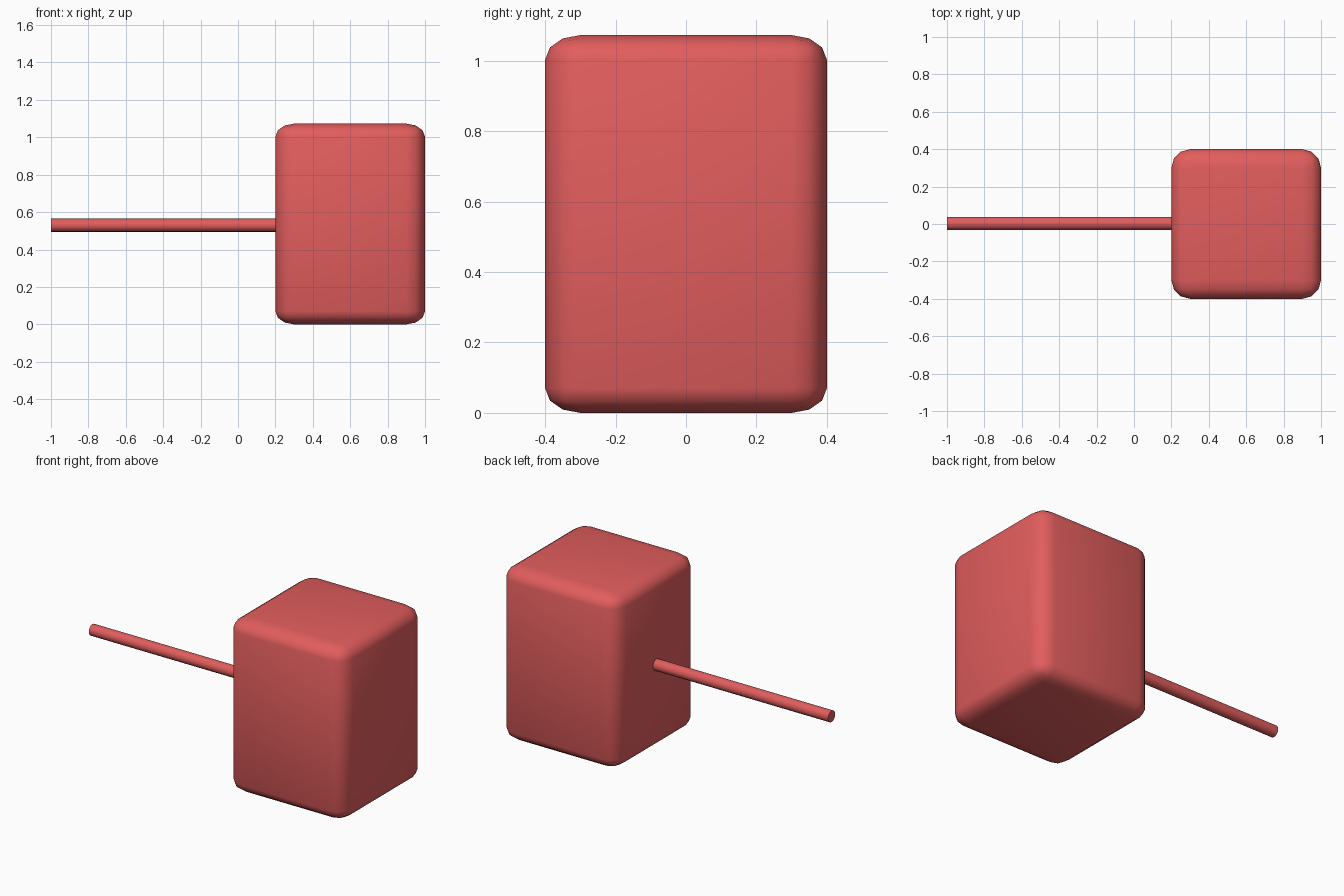
import bpy
import bmesh
from math import pi
from mathutils import Matrix, Vector

cube = bpy.data.objects.get("Cube")
if cube:
    bpy.data.objects.remove(cube, do_unlink=True)

# Single red colour for both parts
red = bpy.data.materials.new("soft_red")
red.use_nodes = True
colour = (0.76, 0.11, 0.11, 1)
red.diffuse_color = colour
red.node_tree.nodes["Principled BSDF"].inputs["Base Color"].default_value = colour


def add_part(name, bm, location):
    mesh = bpy.data.meshes.new(name)
    bm.to_mesh(mesh)
    bm.free()
    mesh.materials.append(red)
    part = bpy.data.objects.new(name, mesh)
    part.location = location
    bpy.context.collection.objects.link(part)
    return part


# Rounded block: bevelled box, with the rounding flattened vertically
width, height, bevel, squash = 0.8, 1.073, 0.1, 0.7
bm = bmesh.new()
bmesh.ops.create_cube(bm, size=1)
bmesh.ops.scale(bm, vec=Vector((width, width, height / squash)), verts=bm.verts)
bmesh.ops.bevel(bm, geom=bm.edges[:], offset=bevel, segments=3,
                profile=0.5, affect='EDGES')
bmesh.ops.scale(bm, vec=Vector((1, 1, squash)), verts=bm.verts)
for face in bm.faces:
    face.smooth = True
add_part("block", bm, (0.6, 0, height / 2))

# Thin round handle, ending just inside the block
bm = bmesh.new()
bmesh.ops.create_cone(bm, cap_ends=True, segments=16, radius1=0.035,
                      radius2=0.035, depth=1.22,
                      matrix=Matrix.Rotation(pi / 2, 4, 'Y'))
for face in bm.faces:
    face.smooth = len(face.verts) == 4
add_part("handle", bm, (-0.39, 0.003, 0.53))
